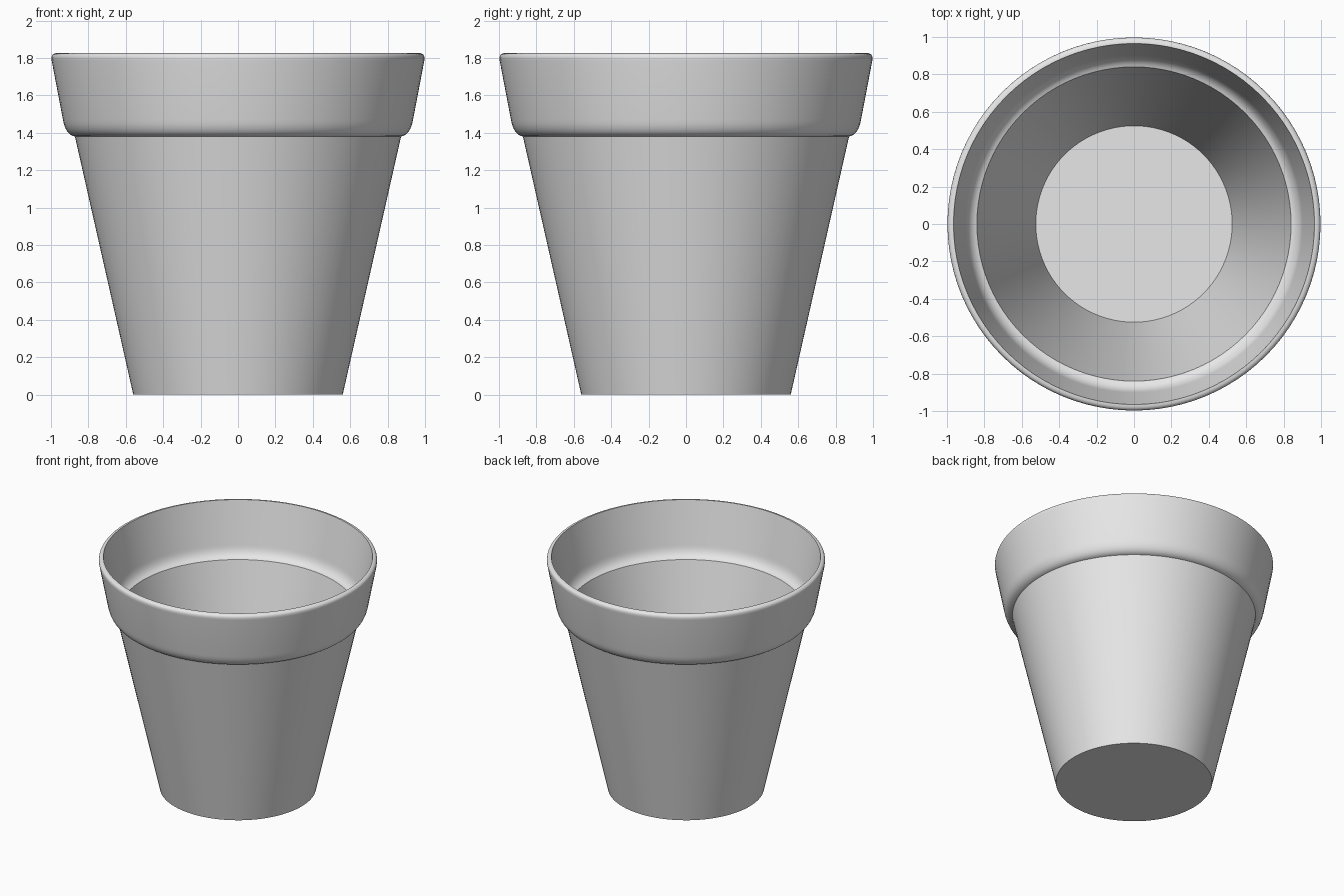
import bpy
import bmesh
import math
from mathutils import Vector

cube = bpy.data.objects.get("Cube")
if cube:
    bpy.data.objects.remove(cube, do_unlink=True)

SEGMENTS = 96


def make_material(name, value):
    mat = bpy.data.materials.new(name)
    mat.use_nodes = True
    colour = (value, value, value, 1)
    mat.diffuse_color = colour
    mat.node_tree.nodes["Principled BSDF"].inputs["Base Color"].default_value = colour
    return mat


def bend(start, corner, end, steps=8):
    """Points along a rounded corner."""
    a, b, c = Vector(start), Vector(corner), Vector(end)
    ts = [i / steps for i in range(steps + 1)]
    return [tuple(a * (1 - t) ** 2 + b * 2 * t * (1 - t) + c * t * t) for t in ts]


def lathe(name, profile, mat):
    """Turn a (radius, height) profile around the z axis."""
    bm = bmesh.new()
    verts = [bm.verts.new((r, 0, z)) for r, z in profile]
    edges = [bm.edges.new(pair) for pair in zip(verts, verts[1:])]
    bmesh.ops.spin(bm, geom=verts + edges, cent=(0, 0, 0), axis=(0, 0, 1),
                   angle=math.tau, steps=SEGMENTS, use_merge=True)
    bmesh.ops.remove_doubles(bm, verts=bm.verts, dist=0.0005)
    bmesh.ops.recalc_face_normals(bm, faces=bm.faces)
    mesh = bpy.data.meshes.new(name)
    bm.to_mesh(mesh)
    bm.free()
    mesh.materials.append(mat)
    obj = bpy.data.objects.new(name, mesh)
    bpy.context.collection.objects.link(obj)
    bpy.ops.object.select_all(action="DESELECT")
    obj.select_set(True)
    bpy.context.view_layer.objects.active = obj
    bpy.ops.object.shade_smooth_by_angle(angle=math.radians(30))
    return obj


# Base and tapered outer wall
profile = [(0, 0), (0.56, 0)]
# Rounded underside of the collar
profile += bend((0.872, 1.38), (0.922, 1.39), (0.936, 1.47))
# Rounded outer lip
profile += bend((0.996, 1.785), (1.004, 1.826), (0.965, 1.826))
# Inside of the collar, curving onto the ledge
profile += bend((0.902, 1.5), (0.89, 1.425), (0.84, 1.41))
# Tapered inner wall and floor
profile += [(0.525, 0.035), (0, 0.035)]

lathe("plant_pot", profile, make_material("plain grey", 0.8))
